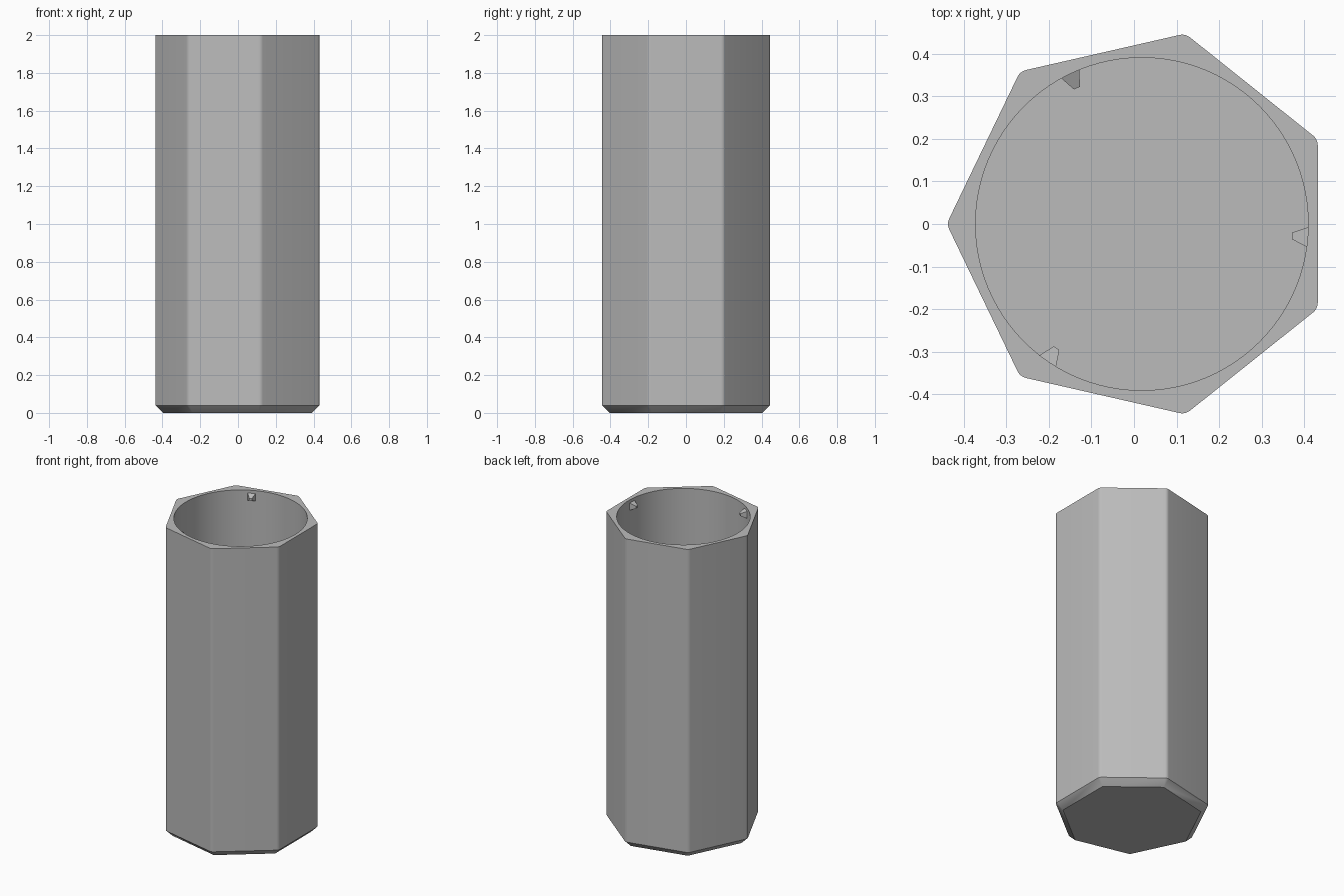
import bpy, bmesh, math
from mathutils import Matrix

if "Cube" in bpy.data.objects:
    bpy.data.objects.remove(bpy.data.objects["Cube"], do_unlink=True)

SIDES, APOTHEM, FILLET, CHAMFER = 7, 0.4135, 0.03, 0.04
HEIGHT, BORE, FLOOR, CENTRE_X = 2.0, 0.391, 0.06, 0.0185

grey = bpy.data.materials.new("plain grey")
grey.use_nodes = True
colour = (0.5, 0.5, 0.5, 1)
grey.diffuse_color = colour
grey.node_tree.nodes["Principled BSDF"].inputs["Base Color"].default_value = colour


def finish(bm, name):
    mesh = bpy.data.meshes.new(name)
    bmesh.ops.recalc_face_normals(bm, faces=bm.faces)
    bm.to_mesh(mesh)
    bm.free()
    mesh.materials.append(grey)
    obj = bpy.data.objects.new(name, mesh)
    bpy.context.collection.objects.link(obj)
    return obj


def heptagon(apothem, fillet, steps=6):
    """Outline with rounded corners, one corner pointing to -x."""
    reach = (apothem - fillet) / math.cos(math.pi / SIDES)
    points = []
    for k in range(SIDES):
        corner = math.pi + k * math.tau / SIDES
        for s in range(steps + 1):
            a = corner + (s / steps - 0.5) * math.tau / SIDES
            points.append((CENTRE_X + reach * math.cos(corner) + fillet * math.cos(a),
                           reach * math.sin(corner) + fillet * math.sin(a)))
    return points


def circle(radius, count=96):
    angles = [i * math.tau / count for i in range(count)]
    return [(CENTRE_X + radius * math.cos(a), radius * math.sin(a)) for a in angles]


def ring(bm, points, z):
    return [bm.verts.new((x, y, z)) for x, y in points]


def wall(bm, low, high):
    n = len(low)
    for i in range(n):
        j = (i + 1) % n
        bm.faces.new((low[i], low[j], high[j], high[i]))


# Seven-sided tube: chamfered foot, rounded corners, round bore
bm = bmesh.new()
outline = heptagon(APOTHEM, FILLET)
foot = ring(bm, heptagon(APOTHEM - CHAMFER, 0.0), 0)
shoulder = ring(bm, outline, CHAMFER)
rim = ring(bm, outline, HEIGHT)
bore_floor = ring(bm, circle(BORE), FLOOR)
bore_rim = ring(bm, circle(BORE), HEIGHT)
wall(bm, foot, shoulder)
wall(bm, shoulder, rim)
wall(bm, bore_floor, bore_rim)
bm.faces.new(foot)
bm.faces.new(bore_floor)
rim_edges = [e for e in bm.edges if all(v.co.z > HEIGHT - 0.001 for v in e.verts)]
bmesh.ops.triangle_fill(bm, edges=rim_edges, use_beauty=True)
bmesh.ops.remove_doubles(bm, verts=bm.verts, dist=0.0001)
tube = finish(bm, "tube_body")
bpy.context.view_layer.objects.active = tube
tube.select_set(True)
bpy.ops.object.shade_smooth_by_angle(angle=math.radians(30))
tube.select_set(False)

# Three small tapered catches inside the mouth
for i in range(3):
    bm = bmesh.new()
    bmesh.ops.create_cone(bm, cap_ends=True, segments=4, radius1=0.039, radius2=0.011, depth=0.046,
                          matrix=Matrix.Rotation(math.pi / 4, 4, "Z"))
    place = (Matrix.Translation((CENTRE_X, 0, 1.957))
             @ Matrix.Rotation(math.radians(-4.5 + 120 * i), 4, "Z")
             @ Matrix.Translation((0.377, 0, 0))
             @ Matrix.Rotation(-math.pi / 2, 4, "Y"))
    bmesh.ops.transform(bm, matrix=place, verts=bm.verts)
    finish(bm, f"mouth_catch_{i + 1}")
